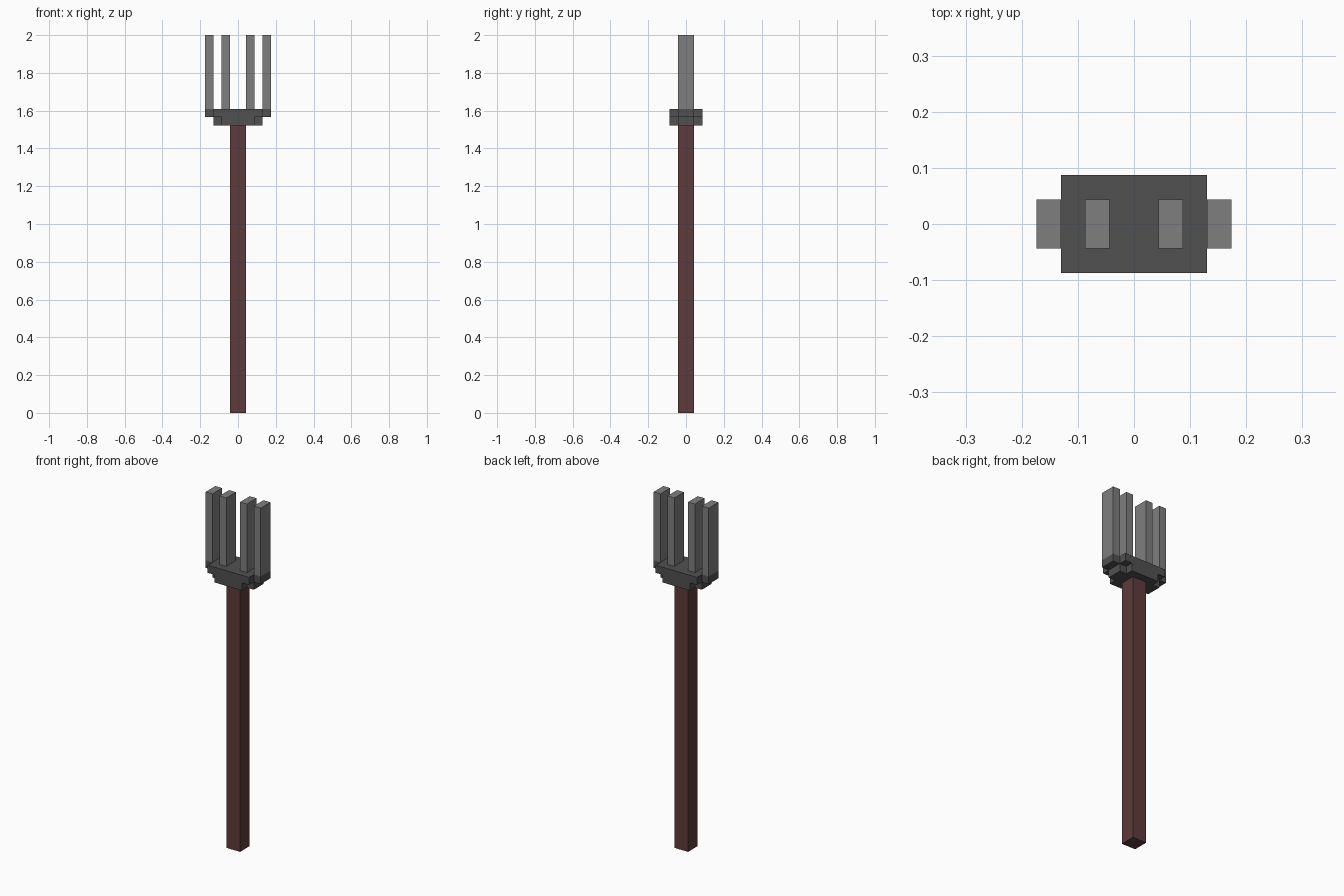
import bpy, bmesh

if "Cube" in bpy.data.objects:
    bpy.data.objects.remove(bpy.data.objects["Cube"])

U = 2 / 46  # one grid cell of the blocky design


def material(name, rgb):
    m = bpy.data.materials.new(name)
    m.diffuse_color = (*rgb, 1)
    m.use_nodes = True
    m.node_tree.nodes["Principled BSDF"].inputs["Base Color"].default_value = m.diffuse_color
    return m


WOOD = material("dark_red_wood", (0.112, 0.045, 0.043))
IRON = material("dark_iron", (0.082, 0.082, 0.082))
STEEL = material("grey_steel", (0.212, 0.212, 0.212))


def prism(name, outline, z0, z1, mat):
    """Extrude an xy outline from z0 to z1 (all in cells)."""
    bm = bmesh.new()
    base = bm.faces.new([bm.verts.new((x * U, y * U, z0 * U)) for x, y in outline])
    out = bmesh.ops.extrude_face_region(bm, geom=[base], use_keep_orig=True)
    tops = [g for g in out["geom"] if isinstance(g, bmesh.types.BMVert)]
    bmesh.ops.translate(bm, verts=tops, vec=(0, 0, (z1 - z0) * U))
    bmesh.ops.recalc_face_normals(bm, faces=bm.faces)
    me = bpy.data.meshes.new(name)
    bm.to_mesh(me)
    bm.free()
    me.materials.append(mat)
    ob = bpy.data.objects.new(name, me)
    bpy.context.collection.objects.link(ob)
    return ob


def rect(x0, x1, y0, y1):
    return [(x0, y0), (x1, y0), (x1, y1), (x0, y1)]


def notched(x, y):
    """Rectangle of half size x, y with one-cell square notches at its corners."""
    q = [(x, y - 1), (x - 1, y - 1), (x - 1, y)]
    return (q + [(-a, b) for a, b in reversed(q)]
            + [(-a, -b) for a, b in q] + [(a, -b) for a, b in reversed(q)])


# Square wooden shaft
prism("handle", rect(-1, 1, -1, 1), 0, 35, WOOD)

# Stepped head, wider at the top
prism("head_lower", notched(3, 2), 35, 36, IRON)
prism("head_upper", notched(4, 2), 36, 37, IRON)

# Four upright tines in mirrored pairs
for pos, x in (("outer", 3), ("inner", 1)):
    prism(f"{pos}_tine_right", rect(x, x + 1, -1, 1), 37, 46, STEEL)
    prism(f"{pos}_tine_left", rect(-x - 1, -x, -1, 1), 37, 46, STEEL)
